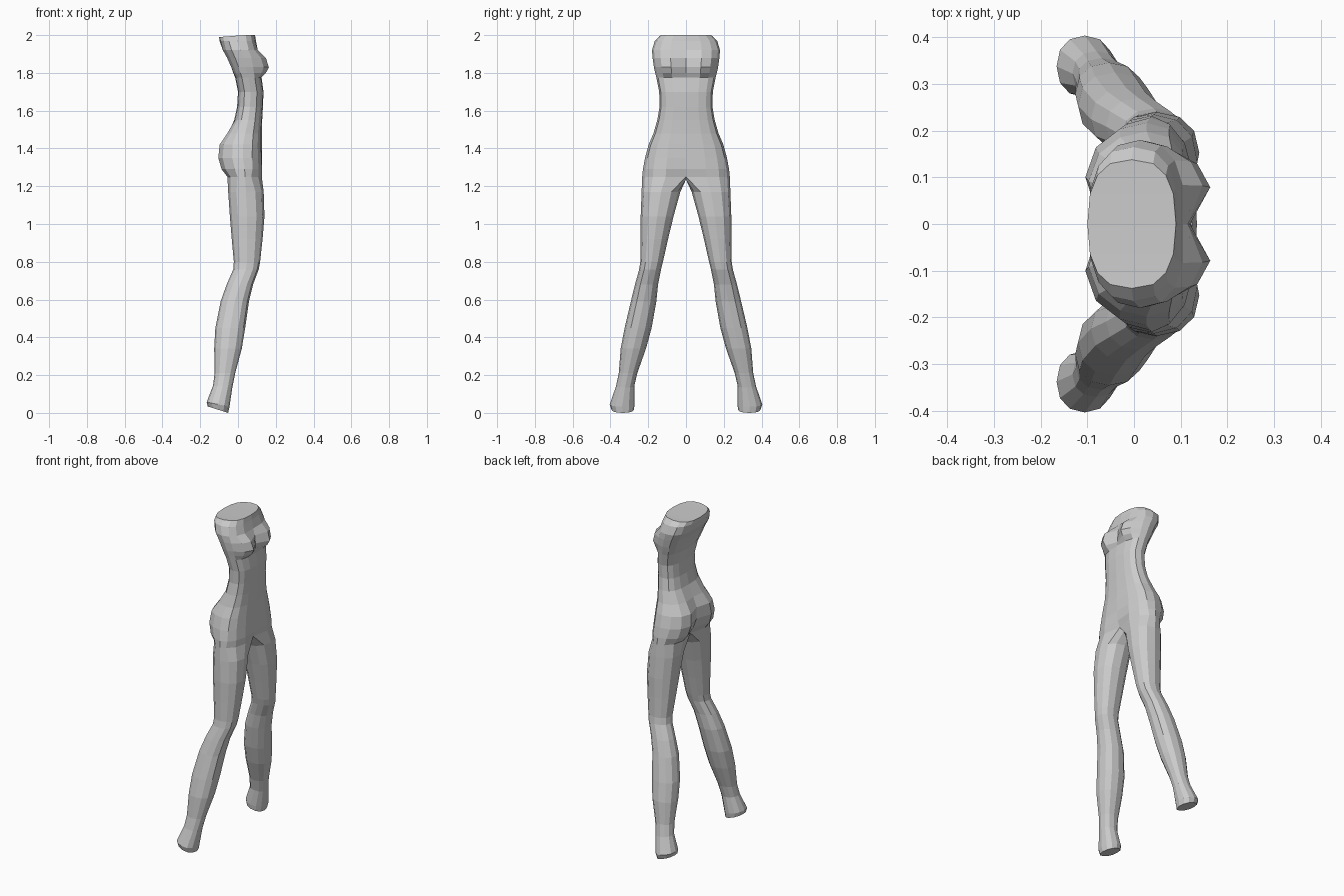
import bpy, bmesh, math


def spow(v, e):
    return math.copysign(abs(v) ** e, v)


skin = bpy.data.materials.new("plain grey")
skin.diffuse_color = (0.6, 0.6, 0.6, 1)

# Torso rows: height, back x, front x, half width, front swell, back swell
TORSO = [
    (2.00, -0.100, 0.09, 0.138, 0, 0),
    (1.97, -0.098, 0.095, 0.165, 0, 0),
    (1.92, -0.080, 0.105, 0.180, 0.005, 0.005),
    (1.88, -0.058, 0.115, 0.177, 0.037, 0.005),
    (1.83, -0.035, 0.120, 0.170, 0.048, 0.005),
    (1.80, -0.025, 0.122, 0.163, 0.030, 0.003),
    (1.775, -0.015, 0.125, 0.157, 0, 0),
    (1.70, 0.000, 0.135, 0.142, 0, 0),
    (1.62, -0.005, 0.132, 0.140, 0, 0),
    (1.55, -0.020, 0.128, 0.152, 0, 0),
    (1.48, -0.050, 0.126, 0.172, 0, 0.012),
    (1.42, -0.073, 0.127, 0.198, 0, 0.030),
    (1.35, -0.072, 0.126, 0.217, 0.003, 0.038),
    (1.29, -0.050, 0.120, 0.228, 0.012, 0.042),
    (1.25, -0.030, 0.105, 0.232, 0.025, 0.030),
]
# Leg rows: height, back x, front x, inner y, outer y, tilt
LEG = [
    (1.17, -0.052, 0.136, 0.030, 0.235, 0),
    (1.04, -0.043, 0.140, 0.066, 0.240, 0),
    (0.92, -0.033, 0.130, 0.095, 0.240, 0),
    (0.80, -0.022, 0.117, 0.122, 0.242, 0),
    (0.76, -0.025, 0.110, 0.132, 0.248, 0),
    (0.68, -0.060, 0.080, 0.148, 0.270, 0),
    (0.59, -0.092, 0.058, 0.157, 0.292, 0),
    (0.45, -0.120, 0.038, 0.182, 0.325, 0),
    (0.34, -0.126, 0.020, 0.212, 0.346, 0),
    (0.21, -0.124, -0.015, 0.258, 0.356, 0),
    (0.14, -0.132, -0.030, 0.274, 0.371, -0.005),
    (0.045, -0.166, -0.045, 0.272, 0.404, -0.012),
    (0.017, -0.160, -0.052, 0.276, 0.394, -0.017),
]
FRONT_W = {1: 1.0, 2: 0.7}
BACK_W = {7: 1.0, 6: 0.85, 5: 0.25}

bm = bmesh.new()


def torso_row(z, xb, xf, w, bf, bb):
    """Half ring from the front centre round the side to the back centre."""
    xm, rx, ring = (xb + xf) / 2, (xf - xb) / 2, []
    for k in range(9):
        a = math.pi * k / 8
        x = xm + rx * spow(math.cos(a), 0.75)
        x += bf * FRONT_W.get(k, 0) - bb * BACK_W.get(k, 0)
        y = w * spow(math.sin(a), 0.8) if 0 < k < 8 else 0
        ring.append(bm.verts.new((x, y, z)))
    return ring


def leg_row(z, xb, xf, yi, yo, tilt):
    """Closed ring whose first nine points continue the torso half ring."""
    ring = []
    for k in range(12):
        a = math.pi / 2 + (k - 4) * math.pi / 6
        c, s = spow(math.cos(a), 0.9), spow(math.sin(a), 0.9)
        ring.append(bm.verts.new(((xb + xf) / 2 + c * (xf - xb) / 2,
                                  (yi + yo) / 2 + s * (yo - yi) / 2,
                                  z + tilt * c)))
    return ring


def join(r1, r2, closed):
    n = len(r1)
    for k in range(n if closed else n - 1):
        j = (k + 1) % n
        bm.faces.new((r1[k], r1[j], r2[j], r2[k]))


# Torso
rows = [torso_row(*r) for r in TORSO]
for a, b in zip(rows, rows[1:]):
    join(a, b, False)

# Top cut, in strips across the half ring
top = rows[0]
for v in top:
    v.co.z -= max(0, 0.03 - v.co.x) * 0.08
for k in range(4):
    ends = [top[k], top[k + 1], top[7 - k], top[8 - k]]
    if k == 0:
        bm.faces.new(ends)
    elif k < 3:
        bm.faces.new(ends)
    else:
        bm.faces.new((top[3], top[4], top[5]))

# Crotch points turn the half ring into a leg ring
hip = rows[-1]
crotch = [bm.verts.new((x, 0, 1.235)) for x in (0.0, 0.037, 0.075)]
rows = [hip + crotch] + [leg_row(*r) for r in LEG]

# Leg and foot stump
for a, b in zip(rows, rows[1:]):
    join(a, b, True)
bm.faces.new(rows[-1])
bmesh.ops.recalc_face_normals(bm, faces=bm.faces)

mesh = bpy.data.meshes.new("torso_and_legs")
bm.to_mesh(mesh)
bm.free()
mesh.materials.append(skin)
body = bpy.data.objects.new("torso_and_legs", mesh)
bpy.context.collection.objects.link(body)

# Other half of the body
mirror = body.modifiers.new("other_side", 'MIRROR')
mirror.use_axis = (False, True, False)
mirror.use_clip = True
mirror.merge_threshold = 0.001
